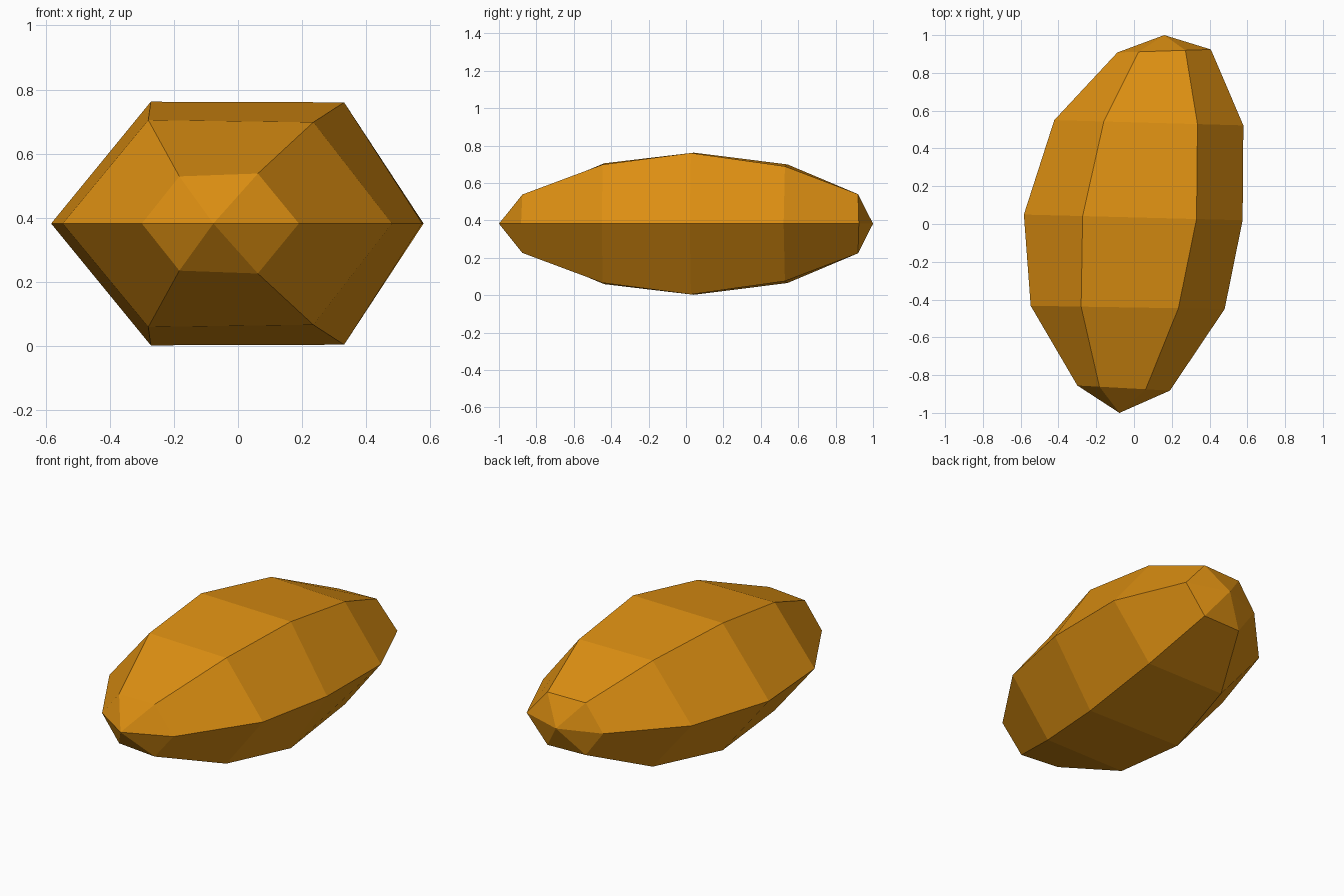
import bpy, bmesh

if "Cube" in bpy.data.objects:
    bpy.data.objects.remove(bpy.data.objects["Cube"])

MID = 0.382  # height of the widest edge line; object origin sits here

amber = bpy.data.materials.new("amber orange")
amber.diffuse_color = (0.72, 0.275, 0.006, 1)
amber.use_nodes = True
amber.node_tree.nodes["Principled BSDF"].inputs["Base Color"].default_value = amber.diffuse_color

# Half-hexagon sections, front to back:
# left x, left y, right x, right y, top-left x, top-right x, top-left height, top-right height
sections = [
    (-0.300, -0.855, 0.190, -0.882, -0.183, 0.062, 0.147, 0.156),
    (-0.547, -0.433, 0.480, -0.450, -0.280, 0.235, 0.323, 0.316),
    (-0.583, 0.050, 0.575, 0.020, -0.272, 0.331, 0.380, 0.378),
    (-0.422, 0.550, 0.579, 0.522, -0.160, 0.336, 0.317, 0.307),
    (-0.088, 0.908, 0.407, 0.924, 0.025, 0.272, 0.156, 0.158),
]

bm = bmesh.new()


def section(lx, ly, rx, ry, tlx, trx, tlz, trz):
    def y_at(x):
        return ly + (ry - ly) * (x - lx) / (rx - lx)
    pts = [(lx, ly, 0), (tlx, y_at(tlx), tlz), (trx, y_at(trx), trz), (rx, ry, 0)]
    return [bm.verts.new(p) for p in pts]


rings = [section(*s) for s in sections]
front = bm.verts.new((-0.077, -1.0, 0))
back = bm.verts.new((0.16, 1.0, 0))

# Facets between sections, then fans to the two tips
for a, b in zip(rings, rings[1:]):
    for i in range(3):
        bm.faces.new((a[i], b[i], b[i + 1], a[i + 1]))
for i in range(3):
    bm.faces.new((front, rings[0][i], rings[0][i + 1]))
    bm.faces.new((back, rings[-1][i + 1], rings[-1][i]))
bmesh.ops.recalc_face_normals(bm, faces=bm.faces)
if sum(f.normal.z for f in bm.faces) < 0:
    bmesh.ops.reverse_faces(bm, faces=bm.faces)

mesh = bpy.data.meshes.new("faceted_stone")
bm.to_mesh(mesh)
bm.free()
mesh.materials.append(amber)
stone = bpy.data.objects.new("faceted_stone", mesh)
stone.location.z = MID
bpy.context.collection.objects.link(stone)

# Lower half mirrors the upper half
mirror = stone.modifiers.new("lower half", 'MIRROR')
mirror.use_axis = (False, False, True)
mirror.use_clip = True
